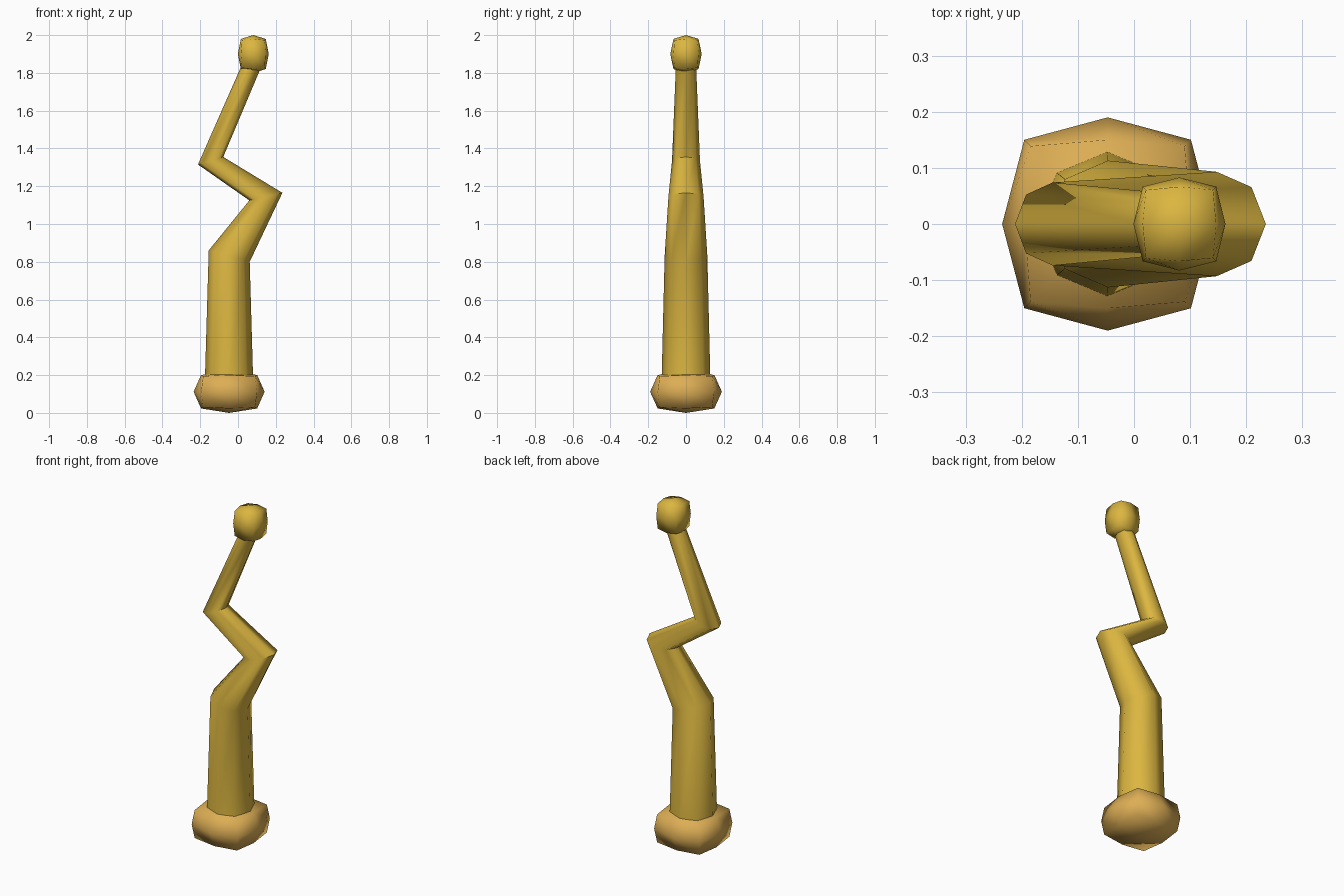
import bpy, bmesh, math
from mathutils import Vector

cube = bpy.data.objects.get("Cube")
if cube:
    bpy.data.objects.remove(cube, do_unlink=True)


def material(name, rgb):
    m = bpy.data.materials.new(name)
    m.use_nodes = True
    m.diffuse_color = (*rgb, 1)
    m.node_tree.nodes["Principled BSDF"].inputs["Base Color"].default_value = (*rgb, 1)
    return m


gold = material("golden yellow", (0.716, 0.47, 0.052))
tan = material("warm tan", (0.723, 0.423, 0.09))


def finish(bm, name, mat, angle):
    bmesh.ops.recalc_face_normals(bm, faces=bm.faces)
    me = bpy.data.meshes.new(name)
    bm.to_mesh(me)
    bm.free()
    me.materials.append(mat)
    ob = bpy.data.objects.new(name, me)
    bpy.context.collection.objects.link(ob)
    bpy.ops.object.select_all(action="DESELECT")
    ob.select_set(True)
    bpy.context.view_layer.objects.active = ob
    bpy.ops.object.shade_smooth_by_angle(angle=math.radians(angle))


def rounded_block(name, center, half, mat, edge=0.79, corner=0.73):
    """Cube split once, with its edges and corners pulled in."""
    bm = bmesh.new()
    bmesh.ops.create_cube(bm, size=2)
    bmesh.ops.subdivide_edges(bm, edges=bm.edges[:], cuts=1, use_grid_fill=True)
    pull = {1: 1, 2: edge, 3: corner}
    for v in bm.verts:
        n = sum(abs(c) > 0.5 for c in v.co)
        v.co = Vector(c * pull[n] * h for c, h in zip(v.co, half)) + Vector(center)
    finish(bm, name, mat, 80)


# Bent stem: left x, left z, right x, right z, half depth of each ring
RINGS = [(-0.175, 0.18, 0.08, 0.18, 0.129),
         (-0.155, 0.86, 0.062, 0.80, 0.113),
         (0.06, 1.125, 0.235, 1.165, 0.093),
         (-0.212, 1.315, -0.078, 1.355, 0.074),
         (0.015, 1.83, 0.118, 1.82, 0.054)]
SIDES = 8
bm = bmesh.new()
loops = []
for lx, lz, rx, rz, depth in RINGS:
    mid = Vector((lx + rx, 0, lz + rz)) / 2
    across = Vector((rx - lx, 0, rz - lz)) / 2
    loops.append([bm.verts.new(mid + across * math.cos(a) + Vector((0, depth * math.sin(a), 0)))
                  for a in (math.tau * i / SIDES for i in range(SIDES))])
for a, b in zip(loops, loops[1:]):
    for i in range(SIDES):
        j = (i + 1) % SIDES
        bm.faces.new((a[i], a[j], b[j], b[i]))
bm.faces.new(loops[0])
bm.faces.new(loops[-1])
finish(bm, "bent_stem", gold, 60)

# Rounded foot and top knob
rounded_block("foot", (-0.047, 0, 0.112), (0.188, 0.19, 0.112), tan)
rounded_block("top_knob", (0.081, 0, 1.9), (0.082, 0.083, 0.1), gold, edge=0.8)
